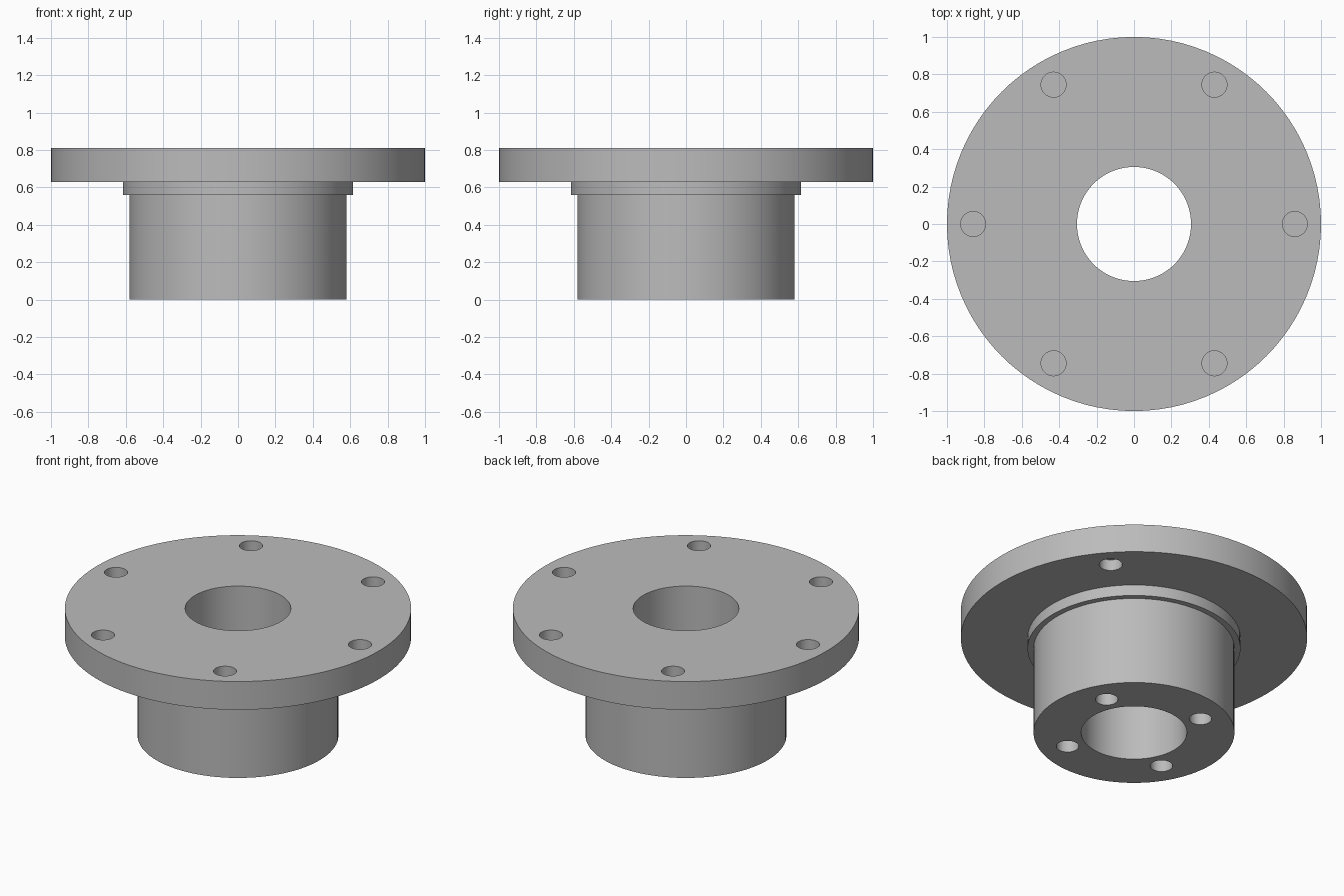
import bpy, bmesh, math
from mathutils import Matrix, Vector

cube = bpy.data.objects.get("Cube")
if cube:
    bpy.data.objects.remove(cube)

SEGMENTS = 96
BORE, HUB, COLLAR, FLANGE = 0.305, 0.58, 0.615, 1.0
Z_COLLAR, Z_FLANGE, Z_TOP = 0.56, 0.63, 0.81

steel = bpy.data.materials.new("steel_grey")
steel.use_nodes = True
grey = (0.5, 0.5, 0.5, 1)
steel.diffuse_color = grey
steel.node_tree.nodes["Principled BSDF"].inputs["Base Color"].default_value = grey


def make_object(name, bm):
    bmesh.ops.recalc_face_normals(bm, faces=bm.faces)
    mesh = bpy.data.meshes.new(name)
    bm.to_mesh(mesh)
    bm.free()
    mesh.materials.append(steel)
    obj = bpy.data.objects.new(name, mesh)
    bpy.context.collection.objects.link(obj)
    return obj


def add_drills(bm, count, start, ring, radius, low, high):
    """Add evenly spaced upright cylinders on a bolt circle."""
    for i in range(count):
        a = math.radians(start) + math.tau * i / count
        centre = Vector((ring * math.cos(a), ring * math.sin(a), (low + high) / 2))
        bmesh.ops.create_cone(bm, cap_ends=True, segments=32, radius1=radius,
                              radius2=radius, depth=high - low,
                              matrix=Matrix.Translation(centre))


# Revolved body: hub, collar and flange around an open bore
profile = [(BORE, 0), (HUB, 0), (HUB, Z_COLLAR), (COLLAR, Z_COLLAR),
           (COLLAR, Z_FLANGE), (FLANGE, Z_FLANGE), (FLANGE, Z_TOP), (BORE, Z_TOP)]
bm = bmesh.new()
verts = [bm.verts.new((r, 0, z)) for r, z in profile]
edges = [bm.edges.new((v, verts[i - 1])) for i, v in enumerate(verts)]
bmesh.ops.spin(bm, geom=verts + edges, axis=(0, 0, 1), cent=(0, 0, 0),
               angle=math.tau, steps=SEGMENTS, use_merge=True)
bmesh.ops.remove_doubles(bm, verts=bm.verts, dist=0.0001)
body = make_object("flanged_hub", bm)

# Blind holes: flange top, hub bottom, and one in the flange underside
bm = bmesh.new()
add_drills(bm, 6, 0, 0.86, 0.067, Z_TOP - 0.11, Z_TOP + 0.1)
add_drills(bm, 4, 27.6, 0.415, 0.065, -0.1, 0.25)
add_drills(bm, 1, 41, 0.86, 0.067, Z_FLANGE - 0.1, Z_FLANGE + 0.07)
drills = make_object("hole_cutter", bm)
drills.hide_render = True

cut = body.modifiers.new("holes", "BOOLEAN")
cut.operation = "DIFFERENCE"
cut.solver = "EXACT"
cut.object = drills
bpy.context.view_layer.objects.active = body
body.select_set(True)
bpy.ops.object.modifier_apply(modifier=cut.name)
bpy.data.objects.remove(drills)
bpy.ops.object.shade_smooth_by_angle(angle=math.radians(30))
